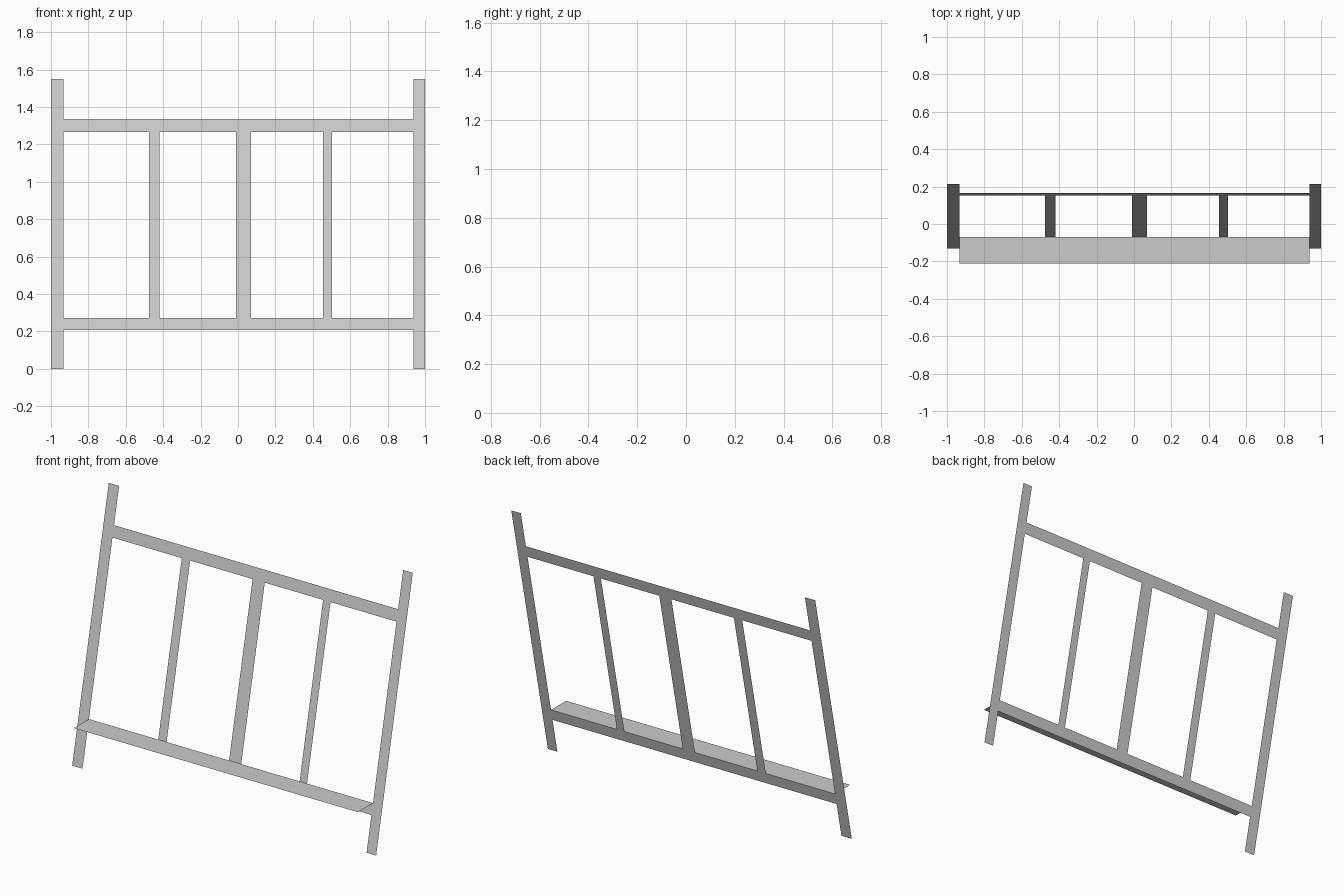
import bpy

if "Cube" in bpy.data.objects:
    bpy.data.objects.remove(bpy.data.objects["Cube"])

HEIGHT = 1.55
Y_FOOT, Y_HEAD = -0.13, 0.214


def lean(z):
    """Depth of the tilted frame plane at height z."""
    return Y_FOOT + (Y_HEAD - Y_FOOT) * z / HEIGHT


def quad(name, corners):
    mesh = bpy.data.meshes.new(name)
    mesh.from_pydata(corners, [], [(0, 1, 2, 3)])
    obj = bpy.data.objects.new(name, mesh)
    bpy.context.collection.objects.link(obj)
    return obj


def slat(name, x0, x1, z0, z1):
    """Flat, paper-thin board lying in the leaning frame plane."""
    return quad(name, [(x0, lean(z0), z0), (x1, lean(z0), z0),
                       (x1, lean(z1), z1), (x0, lean(z1), z1)])


LEFT, RIGHT = -0.932, 0.937
RAIL_LOW, RAIL_HIGH = (0.207, 0.272), (1.267, 1.335)

# Side posts
slat("left_post", -1.0, LEFT, 0, HEIGHT)
slat("right_post", RIGHT, 1.0, 0, HEIGHT)

# Cross rails
slat("bottom_rail", LEFT, RIGHT, *RAIL_LOW)
slat("top_rail", LEFT, RIGHT, *RAIL_HIGH)

# Upright bars between the rails
for name, x0, x1 in (("left_bar", -0.476, -0.421),
                     ("middle_bar", -0.01, 0.07),
                     ("right_bar", 0.454, 0.503)):
    slat(name, x0, x1, RAIL_LOW[1], RAIL_HIGH[0])

# Level ledge sticking out in front of the bottom rail
z = RAIL_LOW[1]
quad("ledge", [(LEFT, -0.211, z), (RIGHT, -0.211, z),
               (RIGHT, lean(z), z), (LEFT, lean(z), z)])
